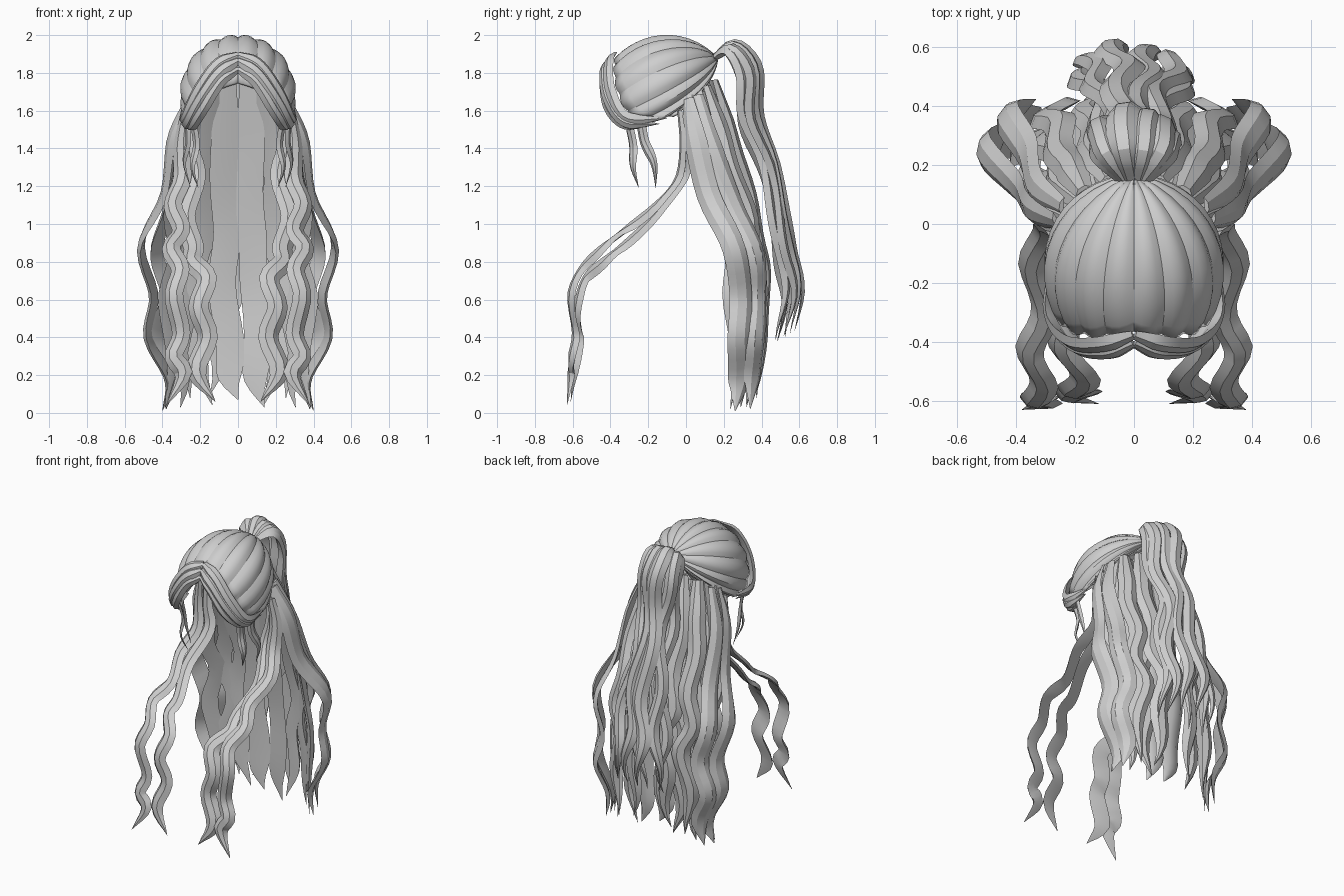
import bpy, bmesh, math
from mathutils import Vector

if "Cube" in bpy.data.objects:
    bpy.data.objects.remove(bpy.data.objects["Cube"])

grey = bpy.data.materials.new("hair_grey")
grey.diffuse_color = (0.62, 0.62, 0.62, 1)
grey.use_nodes = True
grey.node_tree.nodes["Principled BSDF"].inputs["Base Color"].default_value = grey.diffuse_color


def finish(bm, name, mirror=False, solid=0):
    """Turn a bmesh into a shaded object with optional mirror and thickness."""
    bmesh.ops.recalc_face_normals(bm, faces=bm.faces)
    me = bpy.data.meshes.new(name)
    bm.to_mesh(me)
    bm.free()
    me.materials.append(grey)
    ob = bpy.data.objects.new(name, me)
    bpy.context.collection.objects.link(ob)
    if solid:
        m = ob.modifiers.new("thickness", 'SOLIDIFY')
        m.thickness, m.offset = solid, -1
    if mirror:
        ob.modifiers.new("mirror", 'MIRROR')
    bpy.ops.object.select_all(action='DESELECT')
    ob.select_set(True)
    bpy.context.view_layer.objects.active = ob
    bpy.ops.object.shade_smooth_by_angle(angle=math.radians(30))
    return ob


def spline(pts, t):
    """Catmull-Rom point at t in 0..1."""
    p = [Vector(q) for q in pts]
    p = [2 * p[0] - p[1]] + p + [2 * p[-1] - p[-2]]
    n = len(p) - 3
    i = min(int(t * n), n - 1)
    f = t * n - i
    a, b, c, d = p[i:i + 4]
    return 0.5 * (2 * b + (c - a) * f + (2 * a - 5 * b + 4 * c - d) * f * f
                  + (3 * b - a - 3 * c + d) * f ** 3)


def around(y, z):
    """Outward direction from a vertical axis whose top is at height z."""
    return lambda p: p - Vector((0, y, min(p.z, z)))


SECTION = [(-.5, 0), (-.2, 1), (.2, 1), (.5, 0), (0, -.15)]


def strand(name, pts, width, out, thick=.025, amp=0, waves=3, phase=0,
           mirror=True, steps=26, tip=.14):
    """Sweep a faceted lock along a path, narrowing to a pointed tip."""
    bm = bmesh.new()
    rings = []
    for i in range(steps + 1):
        t = i / steps
        p = spline(pts, t)
        tan = (spline(pts, min(t + .02, 1)) - spline(pts, max(t - .02, 0))).normalized()
        side = tan.cross(out(p)).normalized()
        nor = side.cross(tan).normalized()
        ramp = min(1, max(0, (t - .15) / .3))
        p += side * amp * ramp * math.sin(math.tau * waves * t + phase)
        w = min(1, .55 + 3 * t) * min(1, (1 - t) / tip + .02)
        rings.append([bm.verts.new(p + side * u * width * w + nor * v * thick * w)
                      for u, v in SECTION])
    k = len(SECTION)
    for a, b in zip(rings, rings[1:]):
        for j in range(k):
            bm.faces.new((a[j], a[(j + 1) % k], b[(j + 1) % k], b[j]))
    bm.faces.new(rings[0])
    bm.faces.new(rings[-1])
    return finish(bm, name, mirror)


# Scalp cap: scalloped wedges gathered from the hairline to the tie
hairline = [(0, -.37, 1.89), (.13, -.38, 1.82), (.22, -.36, 1.70), (.27, -.29, 1.58),
            (.285, -.12, 1.56), (.25, 0, 1.62), (.17, .09, 1.69), (0, .14, 1.75)]
centre, radii = Vector((0, -.14, 1.72)), Vector((.25, .25, .243))


def to_unit(p):
    d = Vector(p) - centre
    return Vector((d.x / radii.x, d.y / radii.y, d.z / radii.z))


tie = to_unit((0, .17, 1.88))
WEDGES, COLS, ROWS = 10, 4, 12
bm = bmesh.new()
grid = []
for i in range(WEDGES * COLS + 1):
    u = i / (WEDGES * COLS)
    edge = to_unit(spline(hairline, u))
    ridge = math.sin(math.pi * (i % COLS) / COLS)
    row = []
    for j in range(ROWS + 1):
        t = .03 + .97 * j / ROWS
        d = tie.normalized().slerp(edge.normalized(), t)
        r = 1 + (tie.length - 1) * (1 - t) ** 2 + (edge.length - 1) * t * t
        r += .07 * (ridge - .45) * math.sin(math.pi * min(t, .75) / 1.1)
        q = d * r
        row.append(bm.verts.new(centre + Vector((q.x * radii.x, q.y * radii.y, q.z * radii.z))))
    grid.append(row)
for a, b in zip(grid, grid[1:]):
    for j in range(ROWS):
        bm.faces.new((a[j], a[j + 1], b[j + 1], b[j]))
finish(bm, "scalp_cap", True, .012)

# Parted fringe sweeping from the centre round to the temples
head = lambda p: p - centre
strand("fringe_upper", [(0, -.375, 1.895), (.11, -.405, 1.84), (.21, -.395, 1.70),
                        (.275, -.31, 1.56), (.285, -.10, 1.56)], .08, head, tip=.2)
strand("fringe_middle", [(0, -.40, 1.865), (.10, -.43, 1.80), (.20, -.41, 1.66),
                         (.265, -.32, 1.54), (.28, -.14, 1.53)], .075, head, tip=.2)
strand("fringe_lower", [(0, -.405, 1.82), (.09, -.43, 1.76), (.18, -.41, 1.62),
                        (.24, -.33, 1.53), (.27, -.20, 1.52)], .065, head, tip=.2)

# Short wisps at the temples
strand("temple_wisp_front", [(.24, -.31, 1.56), (.22, -.28, 1.42), (.24, -.28, 1.30),
                             (.21, -.25, 1.19)], .055, around(-.1, 1.5), .015, tip=.5)
strand("temple_wisp_back", [(.27, -.24, 1.56), (.26, -.22, 1.44), (.28, -.17, 1.32),
                            (.25, -.16, 1.19)], .055, around(-.1, 1.5), .015, tip=.5)

# Long locks falling forward over the shoulders: side by side, then forking
forward = lambda p: Vector((.25, -1, .4))
strand("front_lock_inner", [(.25, .02, 1.63), (.25, .02, 1.40), (.225, 0, 1.24), (.28, -.15, 1.04),
                            (.235, -.32, .88), (.24, -.42, .80), (.165, -.52, .71), (.21, -.565, .56),
                            (.16, -.555, .40), (.22, -.58, .22), (.12, -.61, .06)],
       .11, forward, steps=40, tip=.1)
strand("front_lock_outer", [(.275, -.03, 1.60), (.30, -.01, 1.42), (.295, -.03, 1.24), (.345, -.14, 1.10),
                            (.30, -.30, .97), (.355, -.43, .87), (.305, -.54, .76), (.34, -.60, .62),
                            (.30, -.575, .42), (.34, -.595, .30), (.29, -.60, .20), (.38, -.63, .04)],
       .10, forward, steps=40, tip=.1)

# Loose back hair, from the middle outward
back = around(-.15, 1.6)
back_locks = [
    ("back_lock_inner", [(.13, .10, 1.72), (.17, .19, 1.4), (.20, .31, .9), (.20, .33, .5),
                         (.16, .33, .04)], .13, .03, 1),
    ("back_lock_middle", [(.18, .08, 1.70), (.24, .15, 1.4), (.28, .27, .95), (.27, .31, .5),
                          (.32, .31, .03)], .12, .03, 2.5),
    ("back_lock_side", [(.23, .03, 1.68), (.30, .08, 1.4), (.34, .19, 1.0), (.36, .25, .6),
                        (.37, .25, .02)], .11, .03, 4),
    ("back_lock_cover", [(.08, .15, 1.76), (.13, .26, 1.4), (.14, .38, .95), (.10, .41, .6),
                         (.15, .37, .10)], .13, .03, 3),
    ("back_lock_cover_side", [(.17, .11, 1.73), (.23, .22, 1.4), (.28, .35, .95), (.26, .38, .6),
                              (.28, .36, .08)], .12, .03, 1.5),
]
for name, pts, w, amp, ph in back_locks:
    strand(name, pts, w, back, .032, amp, 3.5, ph)

# Two broad centre locks whose tips both drift to the same side
strand("back_lock_centre_a", [(-.05, .13, 1.76), (-.07, .20, 1.4), (-.07, .27, 1.0), (-.07, .30, .65),
                              (-.05, .30, .30), (0, .29, .07)], .15, back, amp=.015, mirror=False)
strand("back_lock_centre_b", [(.05, .13, 1.76), (.07, .20, 1.4), (.06, .27, 1.0), (.10, .30, .65),
                              (.09, .30, .30), (.14, .29, .03)], .15, back, amp=.015, mirror=False)

# Outer side curls that bow away from the body
strand("side_curl_front", [(.26, .01, 1.66), (.345, .05, 1.45), (.385, .12, 1.15), (.505, .25, .88),
                           (.44, .29, .62), (.47, .28, .40), (.36, .28, .18), (.40, .26, .01)],
       .125, around(.15, 1.6), steps=32)
strand("side_curl_back", [(.24, .06, 1.68), (.33, .13, 1.42), (.36, .25, 1.1), (.43, .365, .85),
                          (.37, .38, .62), (.43, .37, .40), (.35, .35, .20), (.38, .34, .02)],
       .12, around(.05, 1.6), steps=32)

# Ponytail: arched locks blended between an outer and an inner path
outer = [(.15, 1.88), (.26, 1.95), (.375, 1.83), (.38, 1.58), (.47, 1.32), (.52, 1.05),
         (.56, .85), (.61, .65), (.57, .43)]
inner = [(.15, 1.87), (.23, 1.90), (.29, 1.76), (.30, 1.55), (.39, 1.30), (.45, 1.05),
         (.49, .80), (.51, .60), (.48, .38)]
spread = [.25, .85, 1, .8, .85, 1.1, 1.3, 1.45, 1.4]
tail = [(-.11, .5, 0, .09), (-.04, 1, 2, .11), (.035, .8, 2.6, .10), (.10, .5, 1, .10),
        (-.12, 0, 3, .09), (-.01, .1, 5, .10), (.12, .05, 2, .09)]
for n, (x, k, ph, w) in enumerate(tail):
    pts = [(x * s, a[0] * k + b[0] * (1 - k), a[1] * k + b[1] * (1 - k))
           for a, b, s in zip(outer, inner, spread)]
    strand(f"ponytail_lock_{n + 1}", pts, w, around(.12, 1.74), .03, .03, 3, ph,
           mirror=False, steps=34, tip=.2)
